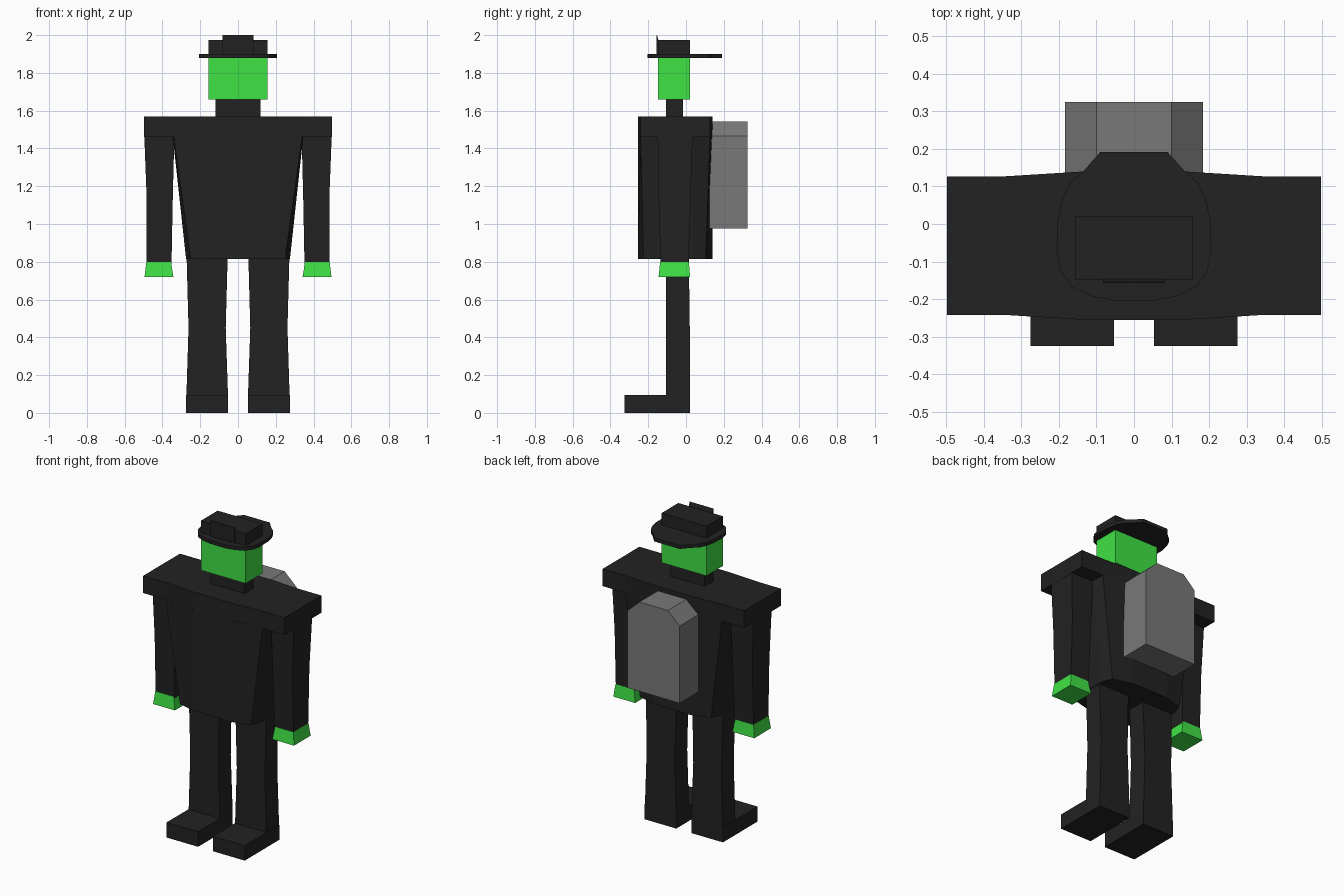
import bpy, bmesh

if "Cube" in bpy.data.objects:
    bpy.data.objects.remove(bpy.data.objects["Cube"])


def material(name, rgb):
    m = bpy.data.materials.new(name)
    m.diffuse_color = (*rgb, 1)
    m.use_nodes = True
    m.node_tree.nodes["Principled BSDF"].inputs["Base Color"].default_value = m.diffuse_color
    return m


BLACK = material("black_cloth", (0.016, 0.016, 0.016))
GREEN = material("green_skin", (0.05, 0.76, 0.06))
GREY = material("grey_pack", (0.19, 0.19, 0.19))


def loft(name, rings, mat, mirror=False):
    """Skin a stack of equal-length rings of 3D points and cap both ends."""
    bm = bmesh.new()
    vs = [[bm.verts.new(p) for p in ring] for ring in rings]
    n = len(vs[0])
    for a, b in zip(vs, vs[1:]):
        for i in range(n):
            j = (i + 1) % n
            bm.faces.new((a[i], a[j], b[j], b[i]))
    bm.faces.new(vs[0][::-1])
    bm.faces.new(vs[-1])
    bmesh.ops.recalc_face_normals(bm, faces=bm.faces)
    me = bpy.data.meshes.new(name)
    bm.to_mesh(me)
    bm.free()
    me.materials.append(mat)
    ob = bpy.data.objects.new(name, me)
    bpy.context.collection.objects.link(ob)
    if mirror:
        ob.modifiers.new("mirror", 'MIRROR')
    return ob


def rect(x0, x1, y0, y1, z):
    return [(x0, y0, z), (x1, y0, z), (x1, y1, z), (x0, y1, z)]


def symmetric(half, z):
    """Full ring from the right-hand half outline, listed front to back."""
    return [(x, y, z) for x, y in half] + [(-x, y, z) for x, y in reversed(half)]


def box(name, x0, x1, y0, y1, z0, z1, mat, mirror=False):
    return loft(name, [rect(x0, x1, y0, y1, z0), rect(x0, x1, y0, y1, z1)], mat, mirror)


# Coat: tapered body widening into a shoulder slab
hem = [(.13, -.255), (.25, -.225), (.275, -.16), (.275, .04), (.25, .105), (.13, .14)]
chest = [(.13, -.255), (.34, -.24), (.345, -.16), (.345, .04), (.34, .127), (.13, .14)]
slab = [(.13, -.255), (.34, -.242), (.497, -.242), (.497, .127), (.34, .127), (.13, .14)]
loft("coat", [symmetric(hem, .815), symmetric(chest, 1.46),
              symmetric(slab, 1.461), symmetric(slab, 1.57)], BLACK)

# Arms and hands
loft("arm", [rect(.352, .484, -.135, .013, .79), rect(.345, .484, -.145, .025, 1.15),
             rect(.337, .496, -.15, .035, 1.465)], BLACK, True)
loft("hand", [rect(.342, .495, -.145, .022, .72), rect(.355, .485, -.137, .015, .80)], GREEN, True)

# Legs and shoes
loft("leg", [rect(.053, .275, -.105, .022, 0), rect(.053, .273, -.105, .022, .095),
             rect(.065, .262, -.105, .02, .45), rect(.055, .272, -.105, .015, .82)], BLACK, True)
box("shoe", .053, .275, -.325, .022, 0, .095, BLACK, True)

# Neck and head
box("neck", -.12, .12, -.105, -.015, 1.565, 1.665, BLACK)
box("head", -.157, .157, -.147, .02, 1.66, 1.885, GREEN)

# Hat: brim, crown and front tab
brim = [(.05, -.204), (.11, -.193), (.165, -.168), (.195, -.125), (.206, -.07), (.203, .01),
        (.19, .07), (.17, .11), (.135, .14), (.09, .191)]
loft("hat_brim", [symmetric(brim, 1.878), symmetric(brim, 1.90)], BLACK)
box("hat_crown", -.157, .157, -.147, .02, 1.895, 1.975, BLACK)
loft("hat_tab", [rect(-.083, .083, -.155, -.14, 1.895), rect(-.083, .083, -.156, -.145, 1.972),
                 rect(-.083, .083, -.157, -.154, 2.0)], BLACK)

# Backpack with bevelled top corners
pack = [(-.183, .975), (.183, .975), (.183, 1.465), (.1, 1.542), (-.1, 1.542), (-.183, 1.465)]
loft("backpack", [[(x, y, z) for x, z in pack] for y in (.125, .325)], GREY)
